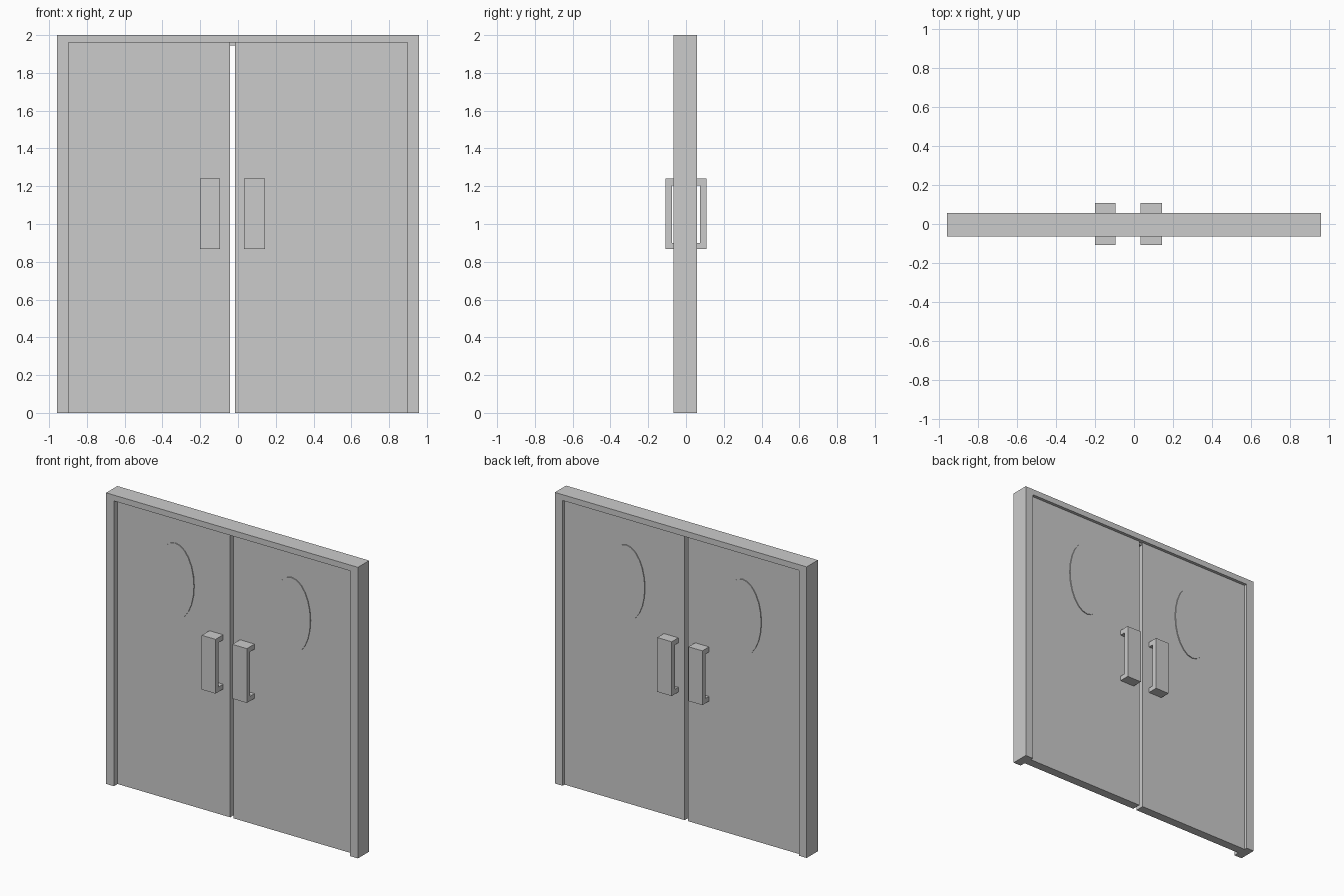
import bpy, bmesh
from math import cos, sin, tau

if "Cube" in bpy.data.objects:
    bpy.data.objects.remove(bpy.data.objects["Cube"])


def prism(name, points, depth_axis, lo, hi):
    """Extrude a closed outline along x or y; points are (other axis, z)."""
    bm = bmesh.new()
    co = (lambda p: (lo, p[0], p[1])) if depth_axis == 'x' else (lambda p: (p[0], lo, p[1]))
    face = bm.faces.new([bm.verts.new(co(p)) for p in points])
    new = bmesh.ops.extrude_face_region(bm, geom=[face])['geom']
    move = (hi - lo, 0, 0) if depth_axis == 'x' else (0, hi - lo, 0)
    bmesh.ops.translate(bm, vec=move, verts=[v for v in new if isinstance(v, bmesh.types.BMVert)])
    bmesh.ops.recalc_face_normals(bm, faces=bm.faces)
    mesh = bpy.data.meshes.new(name)
    bm.to_mesh(mesh)
    bm.free()
    obj = bpy.data.objects.new(name, mesh)
    bpy.context.collection.objects.link(obj)
    return obj


def rect(a0, a1, z0, z1):
    return [(a0, z0), (a1, z0), (a1, z1), (a0, z1)]


DOOR_FRONT, DOOR_BACK = -0.025, 0.036

# Door frame: two jambs and a header in one piece
W, INNER, HEAD = 0.957, 0.898, 1.96
prism("door_frame", [(-W, 0), (-INNER, 0), (-INNER, HEAD), (INNER, HEAD),
                     (INNER, 0), (W, 0), (W, 2), (-W, 2)], 'y', -0.065, 0.057)

# Small stop closing the top of the gap between the doors
prism("door_stop", rect(-0.042, -0.015, 1.945, HEAD), 'y', DOOR_FRONT + 0.01, DOOR_BACK - 0.01)

# Each leaf: x range, handle x range, window centre
leaves = {"left": (-INNER, -0.042, -0.20, -0.095, -0.457),
          "right": (-0.015, INNER, 0.033, 0.143, 0.428)}
for side, (x0, x1, h0, h1, wx) in leaves.items():
    prism(side + "_door", rect(x0, x1, 0, HEAD), 'y', DOOR_FRONT, DOOR_BACK)

    # Oval window, slightly proud of both door faces
    oval = [(wx + 0.143 * cos(tau * i / 24), 1.515 + 0.26 * sin(tau * i / 24)) for i in range(24)]
    prism(side + "_window", oval, 'y', DOOR_FRONT - 0.006, DOOR_BACK + 0.006)

    # C-shaped pull handles on the front and back
    for face, door_y, out in (("front", DOOR_FRONT, -0.108), ("back", DOOR_BACK, 0.108)):
        grip = out * 0.68
        prism(f"{side}_{face}_handle",
              [(door_y, 0.867), (out, 0.867), (out, 1.24), (door_y, 1.24),
               (door_y, 1.205), (grip, 1.205), (grip, 0.9), (door_y, 0.9)], 'x', h0, h1)
